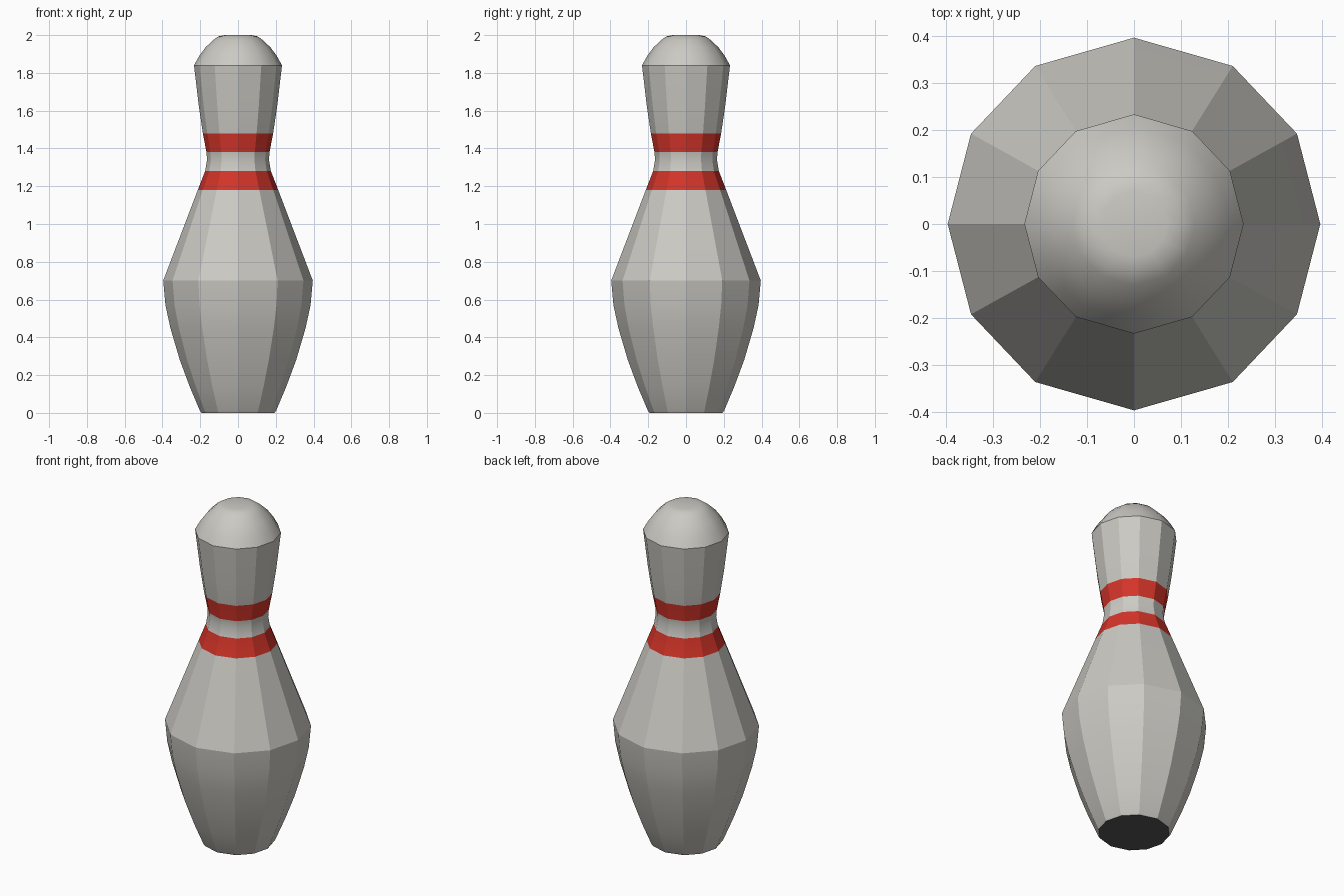
import bpy, bmesh, math

if "Cube" in bpy.data.objects:
    bpy.data.objects.remove(bpy.data.objects["Cube"])


def material(name, rgb):
    m = bpy.data.materials.new(name)
    m.diffuse_color = (*rgb, 1)
    m.use_nodes = True
    m.node_tree.nodes["Principled BSDF"].inputs["Base Color"].default_value = m.diffuse_color
    return m


WHITE, RED, BLACK = range(3)
materials = [material("warm_white", (0.60, 0.59, 0.55)),
             material("stripe_red", (0.66, 0.035, 0.022)),
             material("base_black", (0.09, 0.09, 0.09))]

# Pin outline as (radius, height), from the base to the crown
profile = [(0.194, 0.0), (0.202, 0.012), (0.256, 0.14), (0.308, 0.28),
           (0.358, 0.45), (0.384, 0.57), (0.396, 0.70), (0.213, 1.18),
           (0.174, 1.28), (0.164, 1.34), (0.167, 1.38), (0.186, 1.48),
           (0.207, 1.62), (0.233, 1.84), (0.205, 1.89), (0.172, 1.935),
           (0.130, 1.975), (0.104, 1.993), (0.070, 2.0)]
stripes = [(1.18, 1.28), (1.38, 1.48)]
creases = (0.70, 1.84)          # widest belly ring and widest head ring

# Twelve sides, slightly wider at the front and back
quarter = [0, 29, 58]
angles = quarter + [90] + [180 - a for a in quarter[:0:-1]]
angles = [math.radians(a + half) for half in (0, 180) for a in angles]

bm = bmesh.new()
rings = [[bm.verts.new((r * math.cos(a), r * math.sin(a), z)) for a in angles]
         for r, z in profile]
n = len(angles)

# Side wall, with the neck stripes coloured by height
for lower, upper in zip(rings, rings[1:]):
    for i in range(n):
        j = (i + 1) % n
        face = bm.faces.new((lower[i], lower[j], upper[j], upper[i]))
        face.smooth = True
        mid = (lower[i].co.z + upper[i].co.z) / 2
        if any(lo < mid < hi for lo, hi in stripes):
            face.material_index = RED

# Crown and dark underside
crown = bm.faces.new(rings[-1])
crown.smooth = True
base = bm.faces.new(rings[0][::-1])
base.material_index = BLACK

# Keep the body facets and the main creases crisp, leave the head rounded
for edge in bm.edges:
    z0, z1 = sorted(v.co.z for v in edge.verts)
    upright = z1 - z0 > 0.001
    if upright:
        edge.smooth = z0 > 1.83
    else:
        edge.smooth = z0 > 0.001 and all(abs(z0 - c) > 0.001 for c in creases)

mesh = bpy.data.meshes.new("pin_body")
bm.to_mesh(mesh)
bm.free()
for m in materials:
    mesh.materials.append(m)
pin = bpy.data.objects.new("pin_body", mesh)
bpy.context.collection.objects.link(pin)
